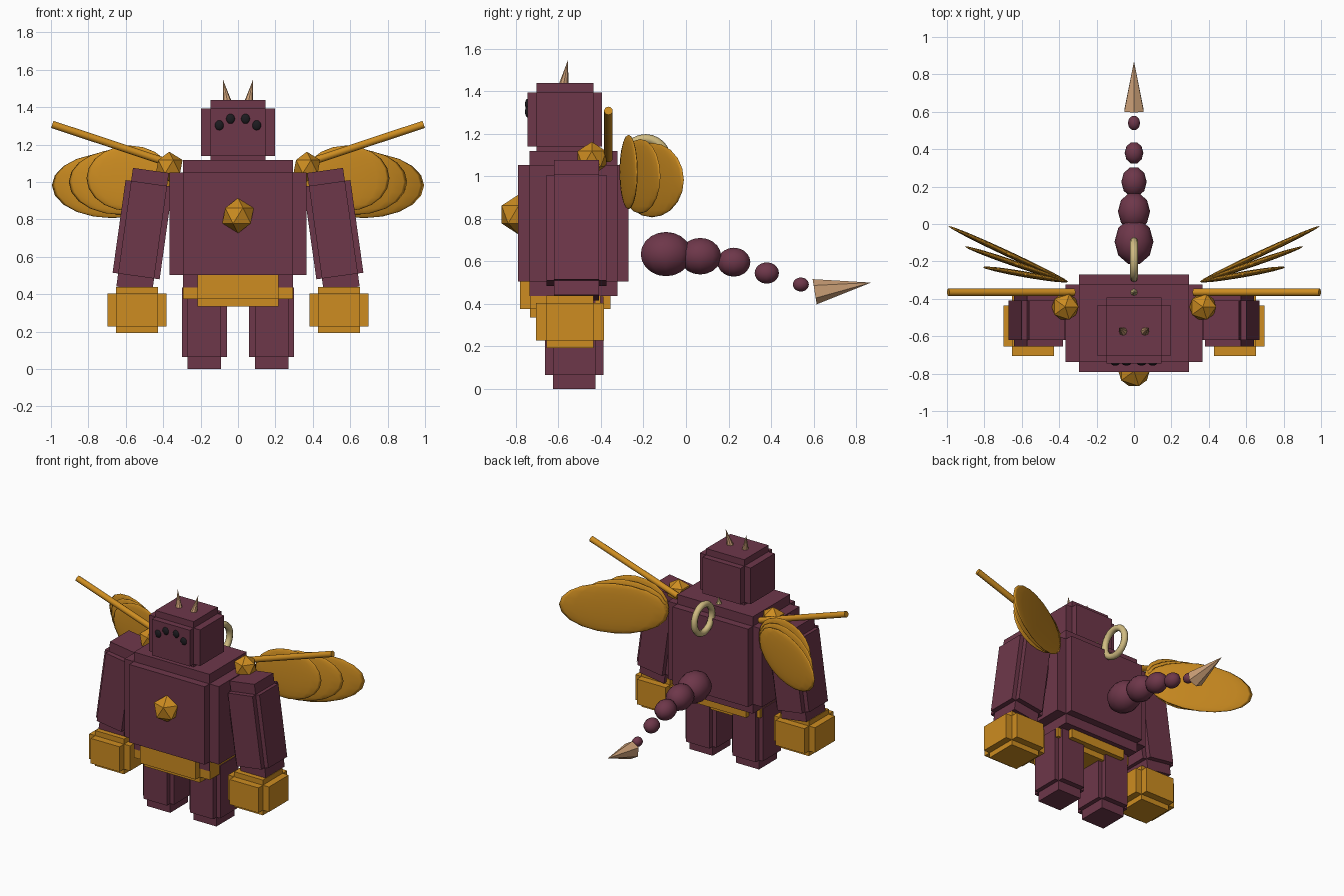
import bpy, bmesh
from math import radians, atan2, hypot
from mathutils import Matrix, Vector

if "Cube" in bpy.data.objects:
    bpy.data.objects.remove(bpy.data.objects["Cube"], do_unlink=True)


def material(name, rgb):
    m = bpy.data.materials.new(name)
    m.use_nodes = True
    m.diffuse_color = (*rgb, 1)
    m.node_tree.nodes["Principled BSDF"].inputs["Base Color"].default_value = (*rgb, 1)
    return m


MAROON = material("maroon", (0.155, 0.038, 0.068))
GOLD = material("gold", (0.61, 0.265, 0.015))
TAN = material("tan", (0.62, 0.36, 0.19))
BONE = material("bone", (0.63, 0.50, 0.22))
BLACK = material("black", (0.012, 0.011, 0.014))


def add(name, bm, mat, matrix=Matrix(), smooth=False):
    mesh = bpy.data.meshes.new(name)
    bm.to_mesh(mesh)
    bm.free()
    mesh.materials.append(mat)
    mesh.polygons.foreach_set("use_smooth", [smooth] * len(mesh.polygons))
    ob = bpy.data.objects.new(name, mesh)
    ob.matrix_world = matrix
    bpy.context.collection.objects.link(ob)
    return ob


def stepped_box(name, center, core, step, mat, tilt=0):
    """Three crossing boxes, each longer along one axis, giving notched edges."""
    bm = bmesh.new()
    for axis in range(3):
        half = Vector(core)
        half[axis] += step[axis]
        bmesh.ops.create_cube(bm, size=2, matrix=Matrix.Diagonal((*half, 1)))
    return add(name, bm, mat, Matrix.Translation(center) @ Matrix.Rotation(radians(tilt), 4, "Y"))


def ellipsoid(name, center, radii, mat, segments=16, rings=10, turn=0):
    bm = bmesh.new()
    bmesh.ops.create_uvsphere(bm, u_segments=segments, v_segments=rings, radius=1,
                              matrix=Matrix.Diagonal((*radii, 1)))
    return add(name, bm, mat, Matrix.Translation(center) @ Matrix.Rotation(turn, 4, "Z"), True)


def gem(name, center, radius):
    bm = bmesh.new()
    bmesh.ops.create_icosphere(bm, subdivisions=1, radius=radius)
    return add(name, bm, GOLD, Matrix.Translation(center))


def taper(name, start, end, r1, r2, mat, sides, smooth=False):
    start, end = Vector(start), Vector(end)
    bm = bmesh.new()
    bmesh.ops.create_cone(bm, cap_ends=True, segments=sides, radius1=r1, radius2=r2,
                          depth=(end - start).length)
    turn = (end - start).to_track_quat("Z", "Y").to_matrix().to_4x4()
    ob = add(name, bm, mat, Matrix.Translation((start + end) / 2) @ turn, smooth)
    if smooth:
        bpy.ops.object.select_all(action="DESELECT")
        bpy.context.view_layer.objects.active = ob
        ob.select_set(True)
        bpy.ops.object.shade_smooth_by_angle(angle=radians(40))
    return ob


# Trunk, head and belt
stepped_box("torso", (0, -0.53, 0.778), (0.294, 0.207, 0.274), (0.073, 0.053, 0.067), MAROON)
stepped_box("head", (0, -0.57, 1.266), (0.148, 0.134, 0.127), (0.05, 0.042, 0.045), MAROON)
stepped_box("belt", (0, -0.568, 0.45), (0.217, 0.165, 0.075), (0.077, 0.047, 0.04), GOLD)
gem("chest_gem", (0, -0.787, 0.82), 0.094)

# Paired parts
for s, side in ((1, "left"), (-1, "right")):
    stepped_box(f"{side}_arm", (s * 0.51, -0.515, 0.745), (0.097, 0.105, 0.25),
                (0.03, 0.035, 0.07), MAROON, -8 * s)
    stepped_box(f"{side}_hand", (s * 0.54, -0.545, 0.316), (0.112, 0.11, 0.088),
                (0.047, 0.05, 0.036), GOLD)
    stepped_box(f"{side}_leg", (s * 0.18, -0.525, 0.25), (0.09, 0.1, 0.185),
                (0.03, 0.037, 0.065), MAROON)
    gem(f"{side}_shoulder_gem", (s * 0.368, -0.443, 1.082), 0.08)
    taper(f"{side}_shoulder_rod", (s * 0.32, -0.365, 1.085), (s * 0.993, -0.365, 1.308),
          0.02, 0.02, GOLD, 16, True)
    taper(f"{side}_horn", (s * 0.058, -0.575, 1.43), (s * 0.08, -0.555, 1.547),
          0.023, 0, TAN, 8)
    ellipsoid(f"{side}_inner_eye", (s * 0.04, -0.744, 1.338), (0.024, 0.013, 0.027), BLACK)
    ellipsoid(f"{side}_outer_eye", (s * 0.1, -0.744, 1.303), (0.024, 0.013, 0.027), BLACK)

    # Three thin wing blades fanned out from one root
    root = Vector((0.35, -0.31))
    for label, tip, z in (("lower", (0.995, -0.01), 0.982), ("middle", (0.905, -0.12), 1.0),
                          ("upper", (0.81, -0.23), 1.02)):
        span = Vector(tip) - root
        mid = root + span / 2
        ellipsoid(f"{side}_{label}_wing_blade", (s * mid.x, mid.y, z),
                  (span.length / 2, 0.016, 0.175), GOLD, turn=s * atan2(span.y, span.x))

# Tail of shrinking beads with a sting
for i, (y, z, r) in enumerate(((-0.094, 0.634, 0.104), (0.067, 0.624, 0.086),
                               (0.225, 0.596, 0.068), (0.38, 0.545, 0.05),
                               (0.54, 0.491, 0.033))):
    ellipsoid(f"tail_bead_{i + 1}", (0, y, z), (r * 1.2, r, r), MAROON, 10, 10, radians(90))
taper("tail_sting", (0, 0.605, 0.457), (0, 0.87, 0.5), 0.06, 0, TAN, 6)

# Ring and small spike on the back
bpy.ops.mesh.primitive_torus_add(major_radius=0.098, minor_radius=0.022, major_segments=24,
                                 minor_segments=8, location=(0, -0.19, 1.078),
                                 rotation=(0, radians(90), 0))
ring = bpy.context.object
ring.name = "back_ring"
ring.data.materials.append(BONE)
bpy.ops.object.shade_smooth()
taper("back_spike", (0, -0.365, 1.11), (0, -0.365, 1.165), 0.022, 0, BONE, 8)
